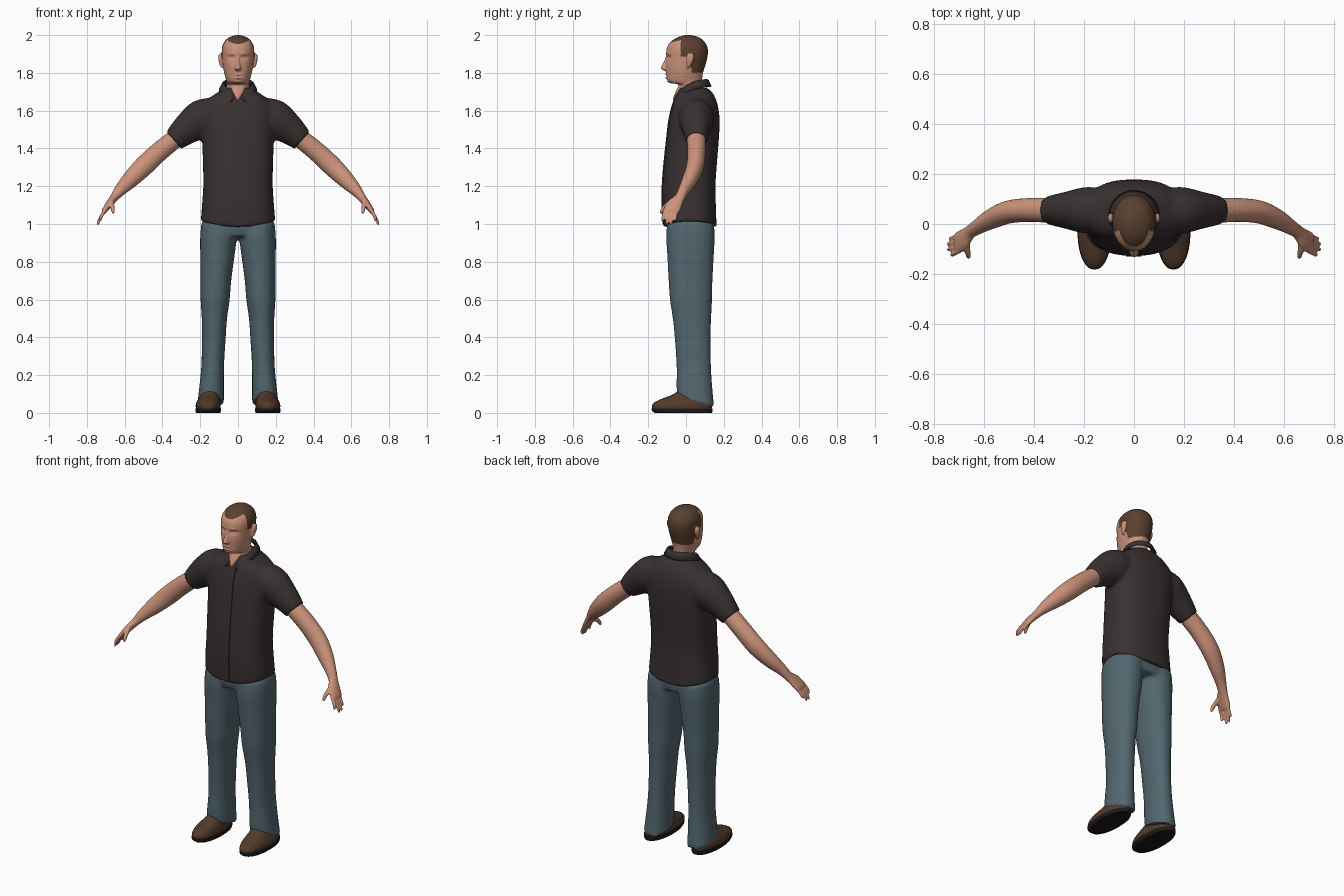
import bpy, bmesh, math
from mathutils import Vector


def material(name, rgb):
    m = bpy.data.materials.new(name)
    m.diffuse_color = (*rgb, 1)
    return m


SKIN = material("skin", (0.60, 0.29, 0.195))
HAIR = material("brown_hair", (0.10, 0.052, 0.028))
SHIRT = material("dark_shirt", (0.040, 0.030, 0.031))
DENIM = material("blue_denim", (0.085, 0.135, 0.16))
LEATHER = material("brown_leather", (0.085, 0.042, 0.022))
SOLE = material("black_sole", (0.012, 0.010, 0.010))


def spline(rows, k=5):
    """Smooth in-between rows of numbers."""
    out = []
    for i in range(len(rows) - 1):
        a, b, c, d = (rows[max(0, min(len(rows) - 1, i + j))] for j in (-1, 0, 1, 2))
        for s in range(k):
            t = s / k
            out.append([0.5 * (2 * q + (r - p) * t + (2 * p - 5 * q + 4 * r - w) * t * t
                               + (3 * q - p - 3 * r + w) * t ** 3)
                        for p, q, r, w in zip(a, b, c, d)])
    return out + [list(rows[-1])]


def skin(bm, rings):
    vs = [[bm.verts.new(p) for p in ring] for ring in rings]
    n = len(vs[0])
    for a, b in zip(vs, vs[1:]):
        for i in range(n):
            j = (i + 1) % n
            bm.faces.new((a[i], a[j], b[j], b[i]))
    bm.faces.new(vs[0][::-1])
    bm.faces.new(vs[-1])


def oval(n, p):
    f = lambda v: math.copysign(abs(v) ** (2 / p), v)
    return [(f(math.cos(2 * math.pi * i / n)), f(math.sin(2 * math.pi * i / n))) for i in range(n)]


def loft(bm, rows, side=1, n=40, p=2.2):
    """Stacked ovals; rows are z, centre x, half width, front y, back y."""
    skin(bm, [[(side * (cx + rx * u), (yf + yb) / 2 + (yb - yf) / 2 * v, z) for u, v in oval(n, p)]
              for z, cx, rx, yf, yb in spline(rows)])


def tube(bm, rows, side=1, n=20):
    """Limb along a path; rows are x, y, z, half depth, half thickness."""
    rows, rings = spline(rows), []
    for i, r in enumerate(rows):
        t = (Vector(rows[min(i + 1, len(rows) - 1)][:3]) - Vector(rows[max(i - 1, 0)][:3])).normalized()
        a = Vector((0, 1, 0))
        a = (a - t * a.dot(t)).normalized()
        b = t.cross(a)
        pts = [Vector(r[:3]) + a * r[3] * u + b * r[4] * v for u, v in oval(n, 2)]
        rings.append([(side * q.x, q.y, q.z) for q in pts])
    skin(bm, rings)


def finish(name, bm, mats, voxel=None, smooth=4):
    bmesh.ops.recalc_face_normals(bm, faces=bm.faces)
    me = bpy.data.meshes.new(name)
    bm.to_mesh(me)
    bm.free()
    ob = bpy.data.objects.new(name, me)
    bpy.context.collection.objects.link(ob)
    for o in bpy.context.selected_objects:
        o.select_set(False)
    bpy.context.view_layer.objects.active = ob
    ob.select_set(True)
    if voxel:
        m = ob.modifiers.new("fuse", 'REMESH')
        m.mode, m.voxel_size = 'VOXEL', voxel
        s = ob.modifiers.new("soften", 'SMOOTH')
        s.factor, s.iterations = 0.5, smooth
        for mod in ("fuse", "soften"):
            bpy.ops.object.modifier_apply(modifier=mod)
    ob.data.materials.clear()
    for m in mats:
        ob.data.materials.append(m)
    bpy.ops.object.shade_smooth_by_angle(angle=math.radians(45))
    return ob


# Shirt: torso and short sleeves fused
bm = bmesh.new()
loft(bm, [(.985, 0, .197, -.12, .162), (1.1, 0, .19, -.127, .158), (1.2, 0, .184, -.125, .156),
          (1.3, 0, .185, -.118, .162), (1.45, 0, .19, -.102, .174), (1.55, 0, .195, -.09, .178),
          (1.62, 0, .19, -.074, .17), (1.668, 0, .15, -.058, .155), (1.695, 0, .11, -.045, .14),
          (1.72, 0, .082, -.036, .115)], p=2.5)
for s in (1, -1):
    tube(bm, [(.11, .055, 1.59, .085, .085), (.19, .055, 1.555, .093, .104), (.27, .055, 1.503, .074, .083),
              (.34, .055, 1.443, .057, .06)], s, 28)
shirt = finish("shirt", bm, [SHIRT], .01, 4)
for v in shirt.data.vertices:           # hem rises at the side seams
    if v.co.z < 1.15 and abs(v.co.x) < .22:
        v.co.z += .03 * (v.co.x / .195) ** 2 * (1.15 - v.co.z) / .165
shirt.data.update()
bpy.context.view_layer.update()

# Button placket laid on the shirt front
bm = bmesh.new()
rows = []
for i in range(41):
    z = 1.0 + .65 * i / 40
    row = []
    for x in (-.032, -.031, -.01, .01, .029, .03):
        hit, loc, nor, _ = shirt.ray_cast(Vector((x, -1, z)), Vector((0, 1, 0)))
        lift = .001 if abs(x) > .0295 and x in (-.032, .03) else -.004
        if hit:
            row.append(bm.verts.new((x, loc.y + lift, z)))
    if len(row) == 6:
        rows.append(row)
for a, b in zip(rows, rows[1:]):
    for i in range(5):
        bm.faces.new((a[i], a[i + 1], b[i + 1], b[i]))
finish("placket", bm, [SHIRT])

# Folded collar, open at the front
bm = bmesh.new()
prev = None
for i in range(41):
    t = math.radians(-165 + 330 * i / 40)
    u = (1 - math.cos(t)) / 2
    top = 1.768 - .02 * u - .06 * u ** 3
    tip = max(0, 1 - abs(abs(t) - 2.5) / .5)
    col = [bm.verts.new((r * math.sin(t), .032 + ry * math.cos(t), top - d)) for r, ry, d in
           ((.07, .073, .025), (.076, .08, 0), (.085, .088, .006), (.102 + .012 * tip, .104, .04 + .018 * tip))]
    if prev:
        for k in range(3):
            bm.faces.new((prev[k], prev[k + 1], col[k + 1], col[k]))
    prev = col
collar = finish("collar", bm, [SHIRT])
sol = collar.modifiers.new("thickness", 'SOLIDIFY')
sol.thickness = .005

# Trousers: pelvis and two legs fused
bm = bmesh.new()
loft(bm, [(.935, 0, .185, -.09, .14), (.98, 0, .192, -.1, .148), (1.06, 0, .178, -.1, .142)], p=2.5)
for s in (1, -1):
    loft(bm, [(1.0, .1, .095, -.1, .148), (.93, .103, .097, -.105, .152), (.85, .108, .092, -.1, .148),
              (.7, .117, .081, -.092, .14), (.6, .121, .077, -.085, .138), (.5, .125, .067, -.07, .133),
              (.4, .128, .063, -.06, .13), (.25, .134, .06, -.05, .132), (.12, .141, .066, -.05, .142),
              (.06, .144, .07, -.045, .15)], s)
trousers = finish("trousers", bm, [DENIM], .01, 4)
for v in trousers.data.vertices:        # cuffs drop towards the heel
    if v.co.z < .25:
        v.co.z += (.03 - v.co.y) * .25 * (.25 - v.co.z) / .19

# Shoes with dark soles
for s, side in ((1, "left"), (-1, "right")):
    bm = bmesh.new()
    loft(bm, [(.018, .158, .064, -.178, .135), (.04, .158, .066, -.18, .138), (.06, .156, .062, -.16, .136),
              (.08, .152, .054, -.115, .132), (.1, .148, .048, -.065, .125), (.13, .144, .042, -.03, .11)], s)
    finish(side + "_shoe", bm, [LEATHER])
    bm = bmesh.new()
    loft(bm, [(0, .158, .064, -.165, .138), (.012, .158, .068, -.18, .141), (.024, .158, .068, -.182, .141)], s)
    finish(side + "_sole", bm, [SOLE])

# Arms with palm, fingers and thumb
for s, side in ((1, "left"), (-1, "right")):
    bm = bmesh.new()
    tube(bm, [(.28, .055, 1.49, .05, .048), (.34, .055, 1.445, .05, .05), (.42, .056, 1.38, .048, .052),
              (.5, .048, 1.305, .046, .053), (.57, .02, 1.235, .04, .045), (.625, -.012, 1.178, .03, .032),
              (.655, -.032, 1.14, .028, .023), (.682, -.06, 1.105, .041, .019), (.705, -.076, 1.073, .043, .015),
              (.711, -.078, 1.063, .038, .011)], s)
    for y0, y1, x1, z1 in ((-.109, -.124, .728, 1.022), (-.088, -.102, .742, 1.002),
                           (-.067, -.08, .742, 1.004), (-.047, -.058, .734, 1.022)):
        tube(bm, [(.7, y0, 1.08, .0095, .01), (.722, (y0 + y1) / 2 - .003, 1.045, .0095, .0095),
                  (x1, y1, z1, .0075, .0075), (x1 + .001, y1, z1 - .006, .004, .004)], s, 12)
    tube(bm, [(.672, -.075, 1.115, .016, .016), (.666, -.108, 1.094, .013, .012),
              (.662, -.128, 1.07, .01, .01), (.661, -.135, 1.055, .006, .006)], s, 12)
    finish(side + "_arm", bm, [SKIN], .005, 4)

# Head, neck, nose and ears fused
bm = bmesh.new()
loft(bm, [(1.64, 0, .06, -.02, .09), (1.70, 0, .06, -.036, .088), (1.738, 0, .06, -.042, .085),
          (1.746, 0, .058, -.085, .084), (1.762, 0, .063, -.103, .085), (1.80, 0, .073, -.106, .09),
          (1.84, 0, .08, -.107, .102), (1.88, 0, .084, -.104, .113), (1.92, 0, .086, -.104, .116),
          (1.95, 0, .08, -.093, .108), (1.975, 0, .064, -.068, .088), (1.99, 0, .042, -.04, .064),
          (2.0, 0, .012, -.006, .03)], n=56, p=2.1)
loft(bm, [(1.655, 0, .008, -.07, .02), (1.675, 0, .022, -.066, .02), (1.70, 0, .036, -.055, .02),
          (1.73, 0, .045, -.04, .02)], n=24)
loft(bm, [(1.811, 0, .014, -.114, -.07), (1.822, 0, .02, -.132, -.07), (1.836, 0, .016, -.13, -.07),
          (1.86, 0, .011, -.117, -.07), (1.885, 0, .01, -.108, -.07)], n=20)
for s in (1, -1):
    loft(bm, [(1.828, .084, .007, .005, .02), (1.845, .088, .01, .004, .03), (1.875, .092, .012, .003, .043),
              (1.895, .092, .01, .008, .042), (1.903, .09, .005, .016, .034)], s, 20)
head = finish("head", bm, [SKIN, HAIR], .004, 4)

# Face relief: eye sockets, lids, brows, mouth line, lips, chin
dents = [(.034, 1.88, .018, .010, .012), (.034, 1.878, .012, .006, -.006), (.032, 1.902, .024, .007, -.004),
         (0, 1.783, .022, .003, .006), (0, 1.791, .018, .005, -.004), (0, 1.775, .016, .005, -.005),
         (0, 1.763, .02, .005, .004)]
for v in head.data.vertices:
    c = v.co
    if c.y < -.03 and c.z > 1.74:
        c.y += sum(d * math.exp(-((abs(c.x) - x) / a) ** 2 - ((c.z - z) / b) ** 2) for x, z, a, b, d in dents)


def is_hair(c):
    if abs(c.x) > .09 and .0 < c.y < .046 and c.z < 1.906:      # ears
        return False
    if c.y < -.028:                                              # widow's peak
        return c.z > 1.953 + 6 * c.x ** 2 and abs(c.x) < .048 + max(0, c.y + .05)
    if c.y < .0:
        return c.z > 1.885
    if c.y < .03:
        return c.z > 1.885 - 1.9 * c.y
    return c.z > 1.80 + .15 * max(0, c.y - .06)


for f in head.data.polygons:
    f.material_index = int(is_hair(f.center))
head.data.update()
